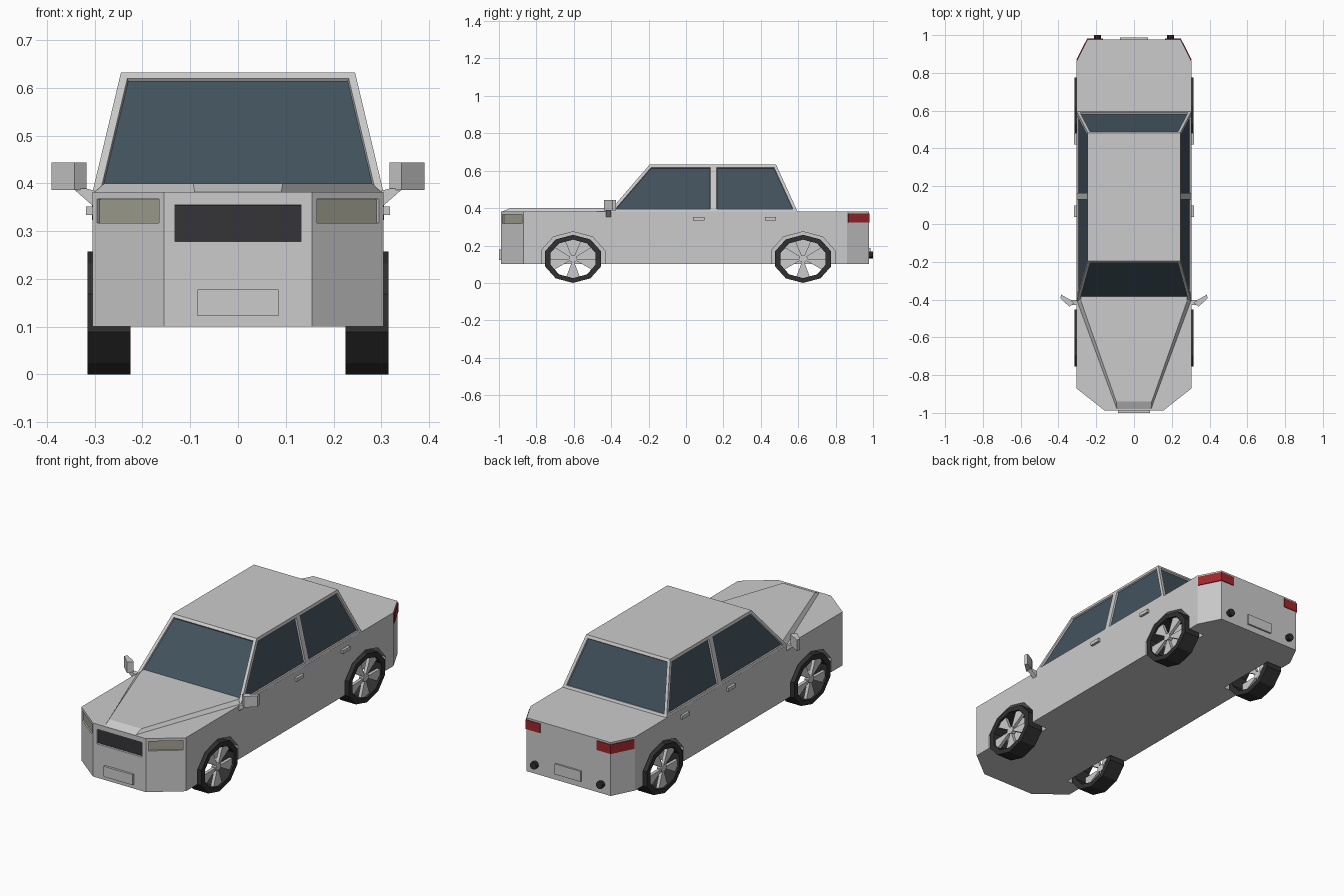
import bpy, bmesh
from math import sin, cos, pi, atan2, radians
from mathutils import Vector, Matrix

if "Cube" in bpy.data.objects:
    bpy.data.objects.remove(bpy.data.objects["Cube"])


def material(name, rgb):
    m = bpy.data.materials.new(name)
    m.diffuse_color = (*rgb, 1)
    m.use_nodes = True
    m.node_tree.nodes["Principled BSDF"].inputs["Base Color"].default_value = m.diffuse_color
    return m


GLASS = material("glass", (0.055, 0.085, 0.11))
RUBBER = material("rubber", (0.03, 0.03, 0.03))
DARK = material("dark_grille", (0.035, 0.035, 0.04))
LAMP = material("lamp", (0.37, 0.36, 0.29))
RED = material("red_lamp", (0.35, 0.02, 0.025))


def finish(name, bm, mat=None):
    bmesh.ops.recalc_face_normals(bm, faces=bm.faces)
    me = bpy.data.meshes.new(name)
    bm.to_mesh(me)
    bm.free()
    if mat:
        me.materials.append(mat)
    ob = bpy.data.objects.new(name, me)
    bpy.context.collection.objects.link(ob)
    return ob


def loft(name, a, b, mat=None):
    """Solid between two matching loops of 3D points."""
    bm = bmesh.new()
    va, vb = [bm.verts.new(p) for p in a], [bm.verts.new(p) for p in b]
    bm.faces.new(va)
    bm.faces.new(vb)
    for i in range(len(va)):
        j = (i + 1) % len(va)
        bm.faces.new((va[i], va[j], vb[j], vb[i]))
    return finish(name, bm, mat)


def prism_z(name, pts, lo, hi, mat=None):
    return loft(name, [(x, y, lo) for x, y in pts], [(x, y, hi) for x, y in pts], mat)


def prism_x(name, pts, lo, hi, mat=None):
    return loft(name, [(lo, y, z) for y, z in pts], [(hi, y, z) for y, z in pts], mat)


def box(name, centre, size, mat=None, rot=0):
    bm = bmesh.new()
    bmesh.ops.create_cube(bm, size=1, matrix=Matrix.Translation(centre)
                          @ Matrix.Rotation(rot, 4, 'Z') @ Matrix.Diagonal((*size, 1)))
    return finish(name, bm, mat)


def sym(half):
    """Close a right-hand half outline with its mirror image."""
    return half + [(-x, *r) for x, *r in reversed(half)]


# Wheel polygon: ten sides, slightly stretched lengthwise
RY, RZ, WZ = 0.158, 0.1285, 0.1285


def wheel_pt(cy, k, ang):
    return (cy + k * RY * cos(ang), WZ + k * RZ * sin(ang))


def decagon(cy, k):
    return [wheel_pt(cy, k, pi / 2 + i * pi / 5) for i in range(10)]


# Lower body
body = prism_z("body", sym([(0.155, -0.988), (0.305, -0.87), (0.305, 0.86), (0.245, 0.978)]), 0.10, 0.382)
cutters = []

# Headlights, recessed in the chamfered corners
ang = atan2(0.118, 0.15)
for s, side in ((1, "right"), (-1, "left")):
    c = Vector((s * 0.23, -0.929, 0.342))
    inward = Vector((-s * sin(ang), cos(ang), 0))
    cutters.append(box("lamp_cutter", c, (0.165, 0.024, 0.05), None, s * ang))
    box(f"{side}_headlight", c + inward * 0.010, (0.1645, 0.006, 0.0495), LAMP, s * ang)

# Grille
cutters.append(box("grille_cutter", (0, -0.988, 0.317), (0.264, 0.03, 0.077)))
box("grille", (0, -0.974, 0.317), (0.2635, 0.006, 0.0765), DARK)

# Wheels and wheel arches
for s, side in ((1, "right"), (-1, "left")):
    for cy, end in ((-0.604, "front"), (0.626, "rear")):
        cutters.append(prism_x("arch_cutter", decagon(cy, 1.13), s * 0.21, s * 0.4))
        # Tyre ring
        bm = bmesh.new()
        rings = [[bm.verts.new((s * x, y, z)) for y, z in decagon(cy, k)]
                 for x, k in ((0.225, 1), (0.315, 1), (0.315, 0.8), (0.225, 0.8))]
        for r in range(4):
            a, b = rings[r], rings[(r + 1) % 4]
            for i in range(10):
                j = (i + 1) % 10
                bm.faces.new((a[i], a[j], b[j], b[i]))
        finish(f"{end}_{side}_tyre", bm, RUBBER)
        # Hub and wedge spokes
        prism_x(f"{end}_{side}_hub", decagon(cy, 0.15), s * 0.285, s * 0.309)
        for i in range(5):
            t = -pi / 2 + i * 2 * pi / 5
            w = radians(17)
            pts = [wheel_pt(cy, 0.12, t - w), wheel_pt(cy, 0.78, t - w), wheel_pt(cy, 0.81, t),
                   wheel_pt(cy, 0.78, t + w), wheel_pt(cy, 0.12, t + w)]
            prism_x(f"{end}_{side}_spoke", pts, s * 0.288, s * 0.305)

# Cut recesses and arches out of the body
for c in cutters:
    c.hide_render = True
    m = body.modifiers.new("cut", 'BOOLEAN')
    m.operation, m.object, m.solver = 'DIFFERENCE', c, 'EXACT'
dg = bpy.context.evaluated_depsgraph_get()
cut_mesh = bpy.data.meshes.new_from_object(body.evaluated_get(dg))
body.modifiers.clear()
body.data = cut_mesh
for c in cutters:
    bpy.data.objects.remove(c)

# Raised bonnet panel
loft("bonnet", sym([(0.09, -0.985, 0.38), (0.302, -0.41, 0.38), (0.302, -0.38, 0.38)]),
     sym([(0.094, -0.94, 0.40), (0.28, -0.41, 0.40), (0.28, -0.38, 0.40)]))

# Cabin with recessed windows
cabin = loft("cabin", sym([(0.305, -0.412, 0.38), (0.305, 0.597, 0.38)]),
             sym([(0.245, -0.195, 0.632), (0.245, 0.482, 0.632)]))
bm = bmesh.new()
bm.from_mesh(cabin.data)
bmesh.ops.bisect_plane(bm, geom=bm.verts[:] + bm.edges[:] + bm.faces[:],
                       plane_co=(0, 0.147, 0), plane_no=(0, 1, 0))
panes = [f for f in bm.faces if abs(f.normal.z) < 0.9]
bmesh.ops.inset_individual(bm, faces=panes, thickness=0.016, use_even_offset=True)
bmesh.ops.inset_individual(bm, faces=panes, thickness=0.002, depth=-0.008, use_even_offset=True)
for f in panes:
    g = bmesh.new()
    g.faces.new([g.verts.new(v.co) for v in f.verts])
    n = f.normal.copy()
    g.faces.ensure_lookup_table()
    g.faces[0].normal_update()
    if g.faces[0].normal.dot(n) < 0:
        g.faces[0].normal_flip()
    me = bpy.data.meshes.new("window")
    g.to_mesh(me)
    g.free()
    me.materials.append(GLASS)
    bpy.context.collection.objects.link(bpy.data.objects.new("window", me))
bmesh.ops.delete(bm, geom=panes, context='FACES_ONLY')
bm.to_mesh(cabin.data)
bm.free()

# Number plates
box("front_plate", (0, -0.992, 0.15), (0.17, 0.016, 0.055))
box("rear_plate", (0, 0.98, 0.16), (0.15, 0.014, 0.055))

for s, side in ((1, "right"), (-1, "left")):
    # Tail lamp wrapping the rear corner
    prism_z(f"{side}_tail_lamp", [(s * x, y) for x, y in (
        (0.165, 0.97), (0.165, 0.982), (0.248, 0.982), (0.306, 0.868), (0.298, 0.862), (0.24, 0.97))],
        0.323, 0.372, RED)
    # Exhaust pipe
    bm = bmesh.new()
    bmesh.ops.create_cone(bm, cap_ends=True, segments=10, radius1=0.019, radius2=0.019, depth=0.04,
                          matrix=Matrix.Translation((s * 0.193, 0.98, 0.15)) @ Matrix.Rotation(pi / 2, 4, 'X'))
    finish(f"{side}_exhaust", bm, RUBBER)
    # Door handles
    for y in (0.068, 0.452):
        box(f"{side}_door_handle", (s * 0.310, y, 0.343), (0.016, 0.06, 0.018))
    # Wing mirror and its arm
    prism_z(f"{side}_mirror", [(s * x, y) for x, y in (
        (0.317, -0.418), (0.342, -0.438), (0.39, -0.393), (0.386, -0.374), (0.335, -0.402))], 0.386, 0.444)
    arm = [(0.30, 0.385), (0.317, 0.389), (0.345, 0.389), (0.303, 0.352)]
    loft(f"{side}_mirror_arm", [(s * x, -0.428, z) for x, z in arm], [(s * x, -0.402, z) for x, z in arm])
